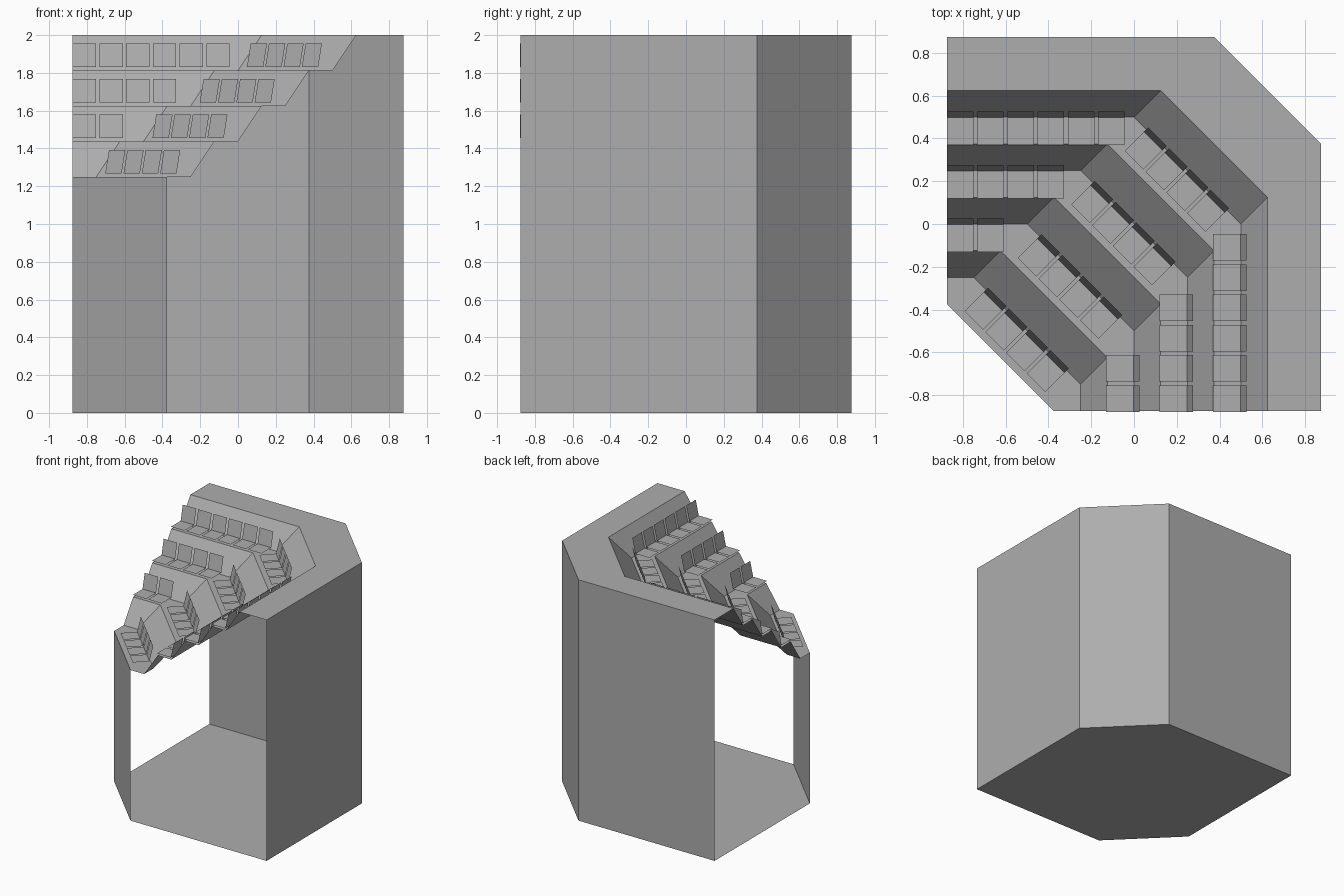
import bpy, bmesh
from mathutils import Vector

cube = bpy.data.objects.get("Cube")
if cube:
    bpy.data.objects.remove(cube)

grey = bpy.data.materials.new("plain_grey")
grey.use_nodes = True
colour = (0.42, 0.42, 0.42, 1)
grey.diffuse_color = colour
grey.node_tree.nodes["Principled BSDF"].inputs["Base Color"].default_value = colour

HALF = 0.875      # half width of the plan
RUN = 0.125       # tread depth and riser depth
RISE = 0.1875     # height of one tier
BASE = 1.25       # height of the lowest tread
TIERS = 4


def finish(name, bm):
    mesh = bpy.data.meshes.new(name)
    bmesh.ops.remove_doubles(bm, verts=bm.verts, dist=0.0001)
    bm.to_mesh(mesh)
    bm.free()
    mesh.materials.append(grey)
    obj = bpy.data.objects.new(name, mesh)
    bpy.context.collection.objects.link(obj)
    return obj


def bent_path(c, z):
    """Line running along x, across the chamfer, then along y."""
    return [(-HALF, c, z), (c - 0.5, c, z), (c, c - 0.5, z), (c, -HALF, z)]


# Stand shell: one stepped section swept round the chamfered corner
section = [(-0.375, 0)]
for t in range(TIERS):
    c, z = -0.375 + 2 * RUN * t, BASE + RISE * t
    section += [(c, z), (c + RUN, z)]
section += [(0.625, 2), (HALF, 2), (HALF, 0)]

bm = bmesh.new()
for (c0, z0), (c1, z1) in zip(section, section[1:]):
    a, b = bent_path(c0, z0), bent_path(c1, z1)
    for j in range(3):
        quad = [a[j], a[j + 1], b[j + 1], b[j]]
        corners = list(dict.fromkeys(quad))
        if len(corners) > 2:
            bm.faces.new([bm.verts.new(p) for p in corners])
finish("stand_shell", bm)

# Floor slab
bm = bmesh.new()
outline = bent_path(HALF, 0) + bent_path(-0.375, 0)[2:0:-1]
bm.faces.new([bm.verts.new(p) for p in outline])
finish("floor", bm)


# Seats: a flat pan and a leaning back, as thin sheets
def add_seat(bm, origin, u, v, width):
    def point(s, depth, height):
        return bm.verts.new(origin + u * s * width / 2 + v * depth + Vector((0, 0, height)))
    front = [point(s, -0.13, 0.018) for s in (-1, 1)]
    rear = [point(s, -0.002, 0.018) for s in (-1, 1)]
    top = [point(s, 0.026, 0.142) for s in (-1, 1)]
    bm.faces.new((front[0], front[1], rear[1], rear[0]))
    bm.faces.new((rear[0], rear[1], top[1], top[0]))


X, Y = Vector((1, 0, 0)), Vector((0, 1, 0))
for t in range(TIERS):
    c, z = -0.25 + 2 * RUN * t, BASE + RISE * t
    row, column, diagonal = bmesh.new(), bmesh.new(), bmesh.new()
    # straight rows fill up from the open ends
    for k in range(2 * t):
        s = -0.8165 + 0.1415 * k
        add_seat(row, Vector((s + 0.003, c, z)), X, Y, 0.124)
        add_seat(column, Vector((c, s, z)), -Y, X, 0.124)
    # four seats across the chamfer
    u, v = (X - Y).normalized(), (X + Y).normalized()
    for k in range(4):
        middle = Vector((c - 0.25, c - 0.25, z)) - v * 0.013 - u * 0.005
        add_seat(diagonal, middle + u * (k - 1.5) * 0.137, u, v, 0.122)
    finish(f"corner_seats_{t + 1}", diagonal)
    if t:
        finish(f"back_seats_{t + 1}", row)
        finish(f"side_seats_{t + 1}", column)
    else:
        row.free()
        column.free()
